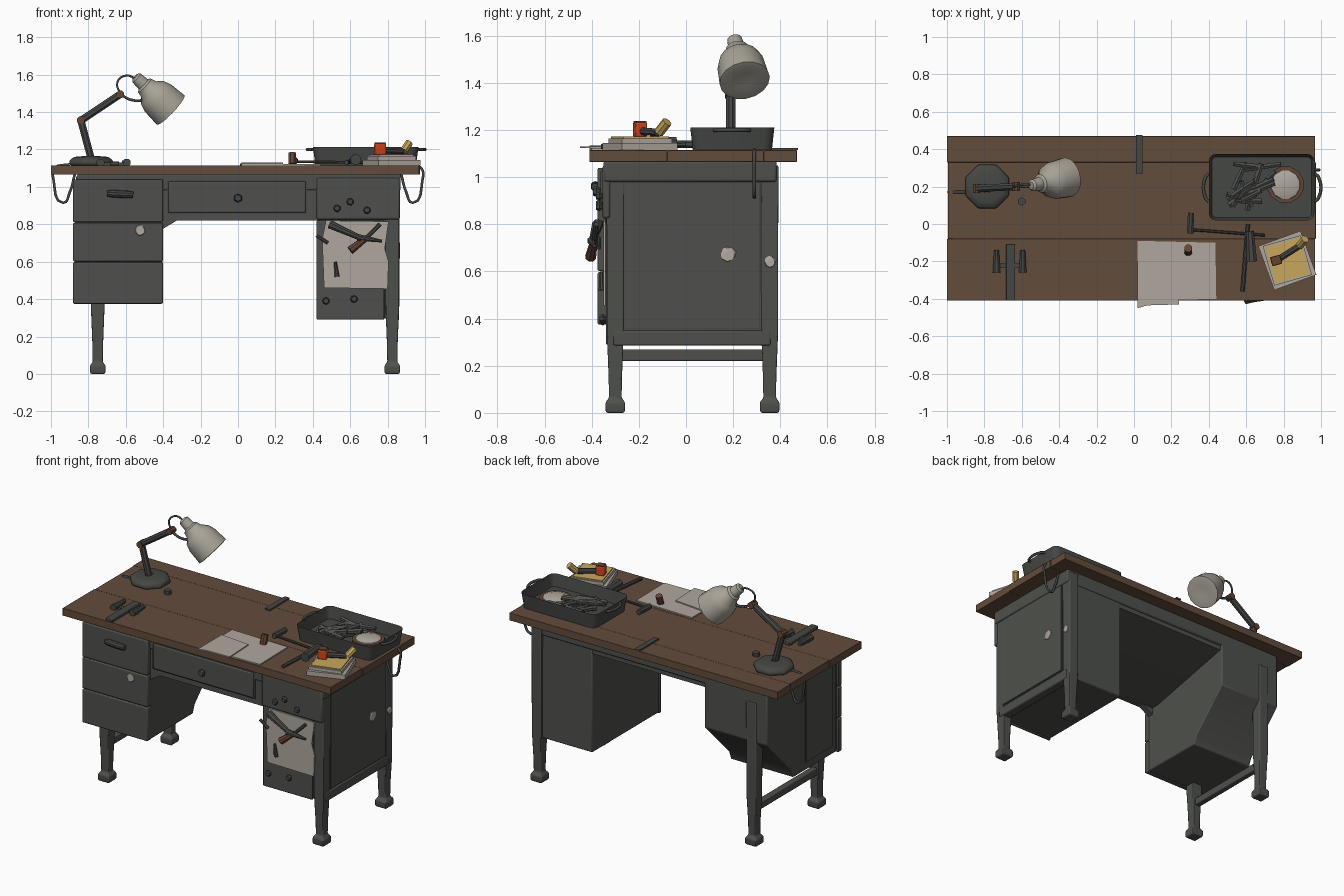
import bpy, bmesh, math, random
from mathutils import Vector, Matrix

random.seed(4)
cube = bpy.data.objects.get("Cube")
if cube:
    bpy.data.objects.remove(cube)


def material(name, *rgb):
    m = bpy.data.materials.new(name)
    m.use_nodes = True
    m.diffuse_color = (*rgb, 1)
    node = next(n for n in m.node_tree.nodes if n.type == 'BSDF_PRINCIPLED')
    node.inputs["Base Color"].default_value = (*rgb, 1)
    return m


metal = material("painted grey metal", .077, .081, .072)
iron = material("dark iron", .06, .064, .059)
wood = material("worn brown wood", .124, .072, .045)
rust = material("rusty brown", .13, .06, .033)
paper = material("old paper", .43, .39, .34)
shade_paint = material("cream enamel", .39, .365, .31)
yellow = material("faded yellow", .58, .39, .11)
red = material("bright red", .62, .06, .012)
parts = []


def finish(name, bm, mat, bevel=0):
    bmesh.ops.recalc_face_normals(bm, faces=bm.faces)
    mesh = bpy.data.meshes.new(name)
    bm.to_mesh(mesh)
    bm.free()
    mesh.materials.append(mat)
    ob = bpy.data.objects.new(name, mesh)
    bpy.context.collection.objects.link(ob)
    if bevel:
        mod = ob.modifiers.new("soft edges", 'BEVEL')
        mod.width, mod.segments, mod.limit_method = bevel, 2, 'ANGLE'
    parts.append(ob)
    return ob


def prism(name, outline, axis, low, high, mat, bevel=0):
    """Extrude a flat outline along one axis."""
    def place(p, h):
        return {'x': (h, *p), 'y': (p[0], h, p[1]), 'z': (*p, h)}[axis]
    bm = bmesh.new()
    face = bm.faces.new([bm.verts.new(place(p, low)) for p in outline])
    new = bmesh.ops.extrude_face_region(bm, geom=[face])["geom"]
    shift = Vector(place((0, 0), high - low))
    bmesh.ops.translate(bm, vec=shift, verts=[v for v in new if isinstance(v, bmesh.types.BMVert)])
    return finish(name, bm, mat, bevel)


def box(name, xs, ys, zs, mat, bevel=0, turn=0):
    bm = bmesh.new()
    bmesh.ops.create_cube(bm, size=1)
    spans = (xs, ys, zs)
    size = [s[1] - s[0] for s in spans]
    middle = Vector([(s[0] + s[1]) / 2 for s in spans])
    bmesh.ops.scale(bm, vec=size, verts=bm.verts)
    spin = Matrix.Translation(middle) @ Matrix.Rotation(math.radians(turn), 4, 'Z')
    bmesh.ops.transform(bm, matrix=spin, verts=bm.verts)
    return finish(name, bm, mat, bevel)


def lathe(name, profile, origin, aim, mat, sides=10, bevel=0):
    """Spin (radius, height) pairs around a line from origin towards aim."""
    bm = bmesh.new()
    turn = Vector(aim).to_track_quat('Z', 'Y').to_matrix().to_4x4()
    frame = Matrix.Translation(origin) @ turn
    rings = []
    for r, h in profile:
        angles = [(i + .5) * math.tau / sides for i in range(sides)]
        rings.append([bm.verts.new(frame @ Vector((r * math.cos(a), r * math.sin(a), h))) for a in angles])
    for a, b in zip(rings, rings[1:]):
        for i in range(sides):
            j = (i + 1) % sides
            bm.faces.new((a[i], a[j], b[j], b[i]))
    bm.faces.new(rings[0])
    bm.faces.new(rings[-1])
    return finish(name, bm, mat, bevel)


def rod(name, start, end, radius, mat, tip=None, sides=8):
    line = Vector(end) - Vector(start)
    return lathe(name, [(radius, 0), (tip or radius, line.length)], start, line, mat, sides)


def wire(name, points, radius, mat):
    curve = bpy.data.curves.new(name, 'CURVE')
    curve.dimensions, curve.bevel_depth, curve.bevel_resolution = '3D', radius, 1
    curve.resolution_u = 4
    spline = curve.splines.new('BEZIER')
    spline.bezier_points.add(len(points) - 1)
    for b, p in zip(spline.bezier_points, points):
        b.co = p
        b.handle_left_type = b.handle_right_type = 'AUTO'
    curve.materials.append(mat)
    bpy.context.collection.objects.link(bpy.data.objects.new(name, curve))


# Planked desktop
top = 1.115
for name, ys, xs in (("front", (-.41, -.08), (-1, .968)), ("middle", (-.08, .33), (-.995, .972)),
                     ("back", (.33, .47), (-1, .968))):
    box(name + "_plank", xs, ys, (1.065, top), wood, .002)

# Legs with square feet, and the single side stretcher
foot = [(.052, 0), (.058, .01), (.058, .045), (.038, .065)]
for name, x, head in (("right", -.75, .95), ("left", .825, 1.05)):
    for end, y in (("front", -.3), ("back", .355)):
        lathe(f"{end}_{name}_leg", foot + [(.04, .15), (.05, .33), (.052, head)],
              (x, y, 0), (0, 0, 1), metal, 4, bevel=.005)
box("stretcher", (-.775, -.735), (-.29, .34), (.22, .27), metal, .006)

# Carcass: upper frame, drawer housing and two pedestals
prism("upper_frame", [(-.35, .98), (.385, .98), (.385, 1.07), (-.35, 1.07)], 'x', -.86, .87, metal, .01)
prism("drawer_housing", [(-.345, .82), (-.25, .82), (.37, .95), (.37, 1.06), (-.345, 1.06)],
      'x', -.42, .44, metal)
prism("right_pedestal", [(-.34, .375), (.11, .375), (.13, .43), (.385, .69), (.385, 1.06), (-.34, 1.06)],
      'x', -.865, -.405, metal, .008)
box("left_pedestal", (.425, .855), (-.325, .375), (.295, 1.06), metal, .008)
prism("corner_gusset", [(-.41, .77), (-.31, .83), (-.41, .83)], 'y', -.34, -.3, metal)

# Right pedestal drawers with shadow gaps
box("drawer_gap_backing", (-.87, -.41), (-.355, -.33), (.39, 1.03), iron)
for name, zs in (("lower", (.375, .597)), ("centre", (.602, .807)), ("upper", (.811, 1.04))):
    box(name + "_drawer", (-.882, -.402), (-.375, -.335), zs, metal, .006)
lathe("drawer_pull", [(.016, 0), (.02, .03), (.02, .11), (.016, .14)], (-.7, -.385, .965), (1, 0, -.05), iron)

# Wide centre drawer
box("centre_drawer_gap", (-.38, .37), (-.352, -.34), (.855, 1.035), iron)
box("centre_drawer", (-.372, .362), (-.362, -.34), (.862, 1.028), metal, .006)
lathe("centre_pull", [(.012, 0), (.024, .02), (.018, .035)], (0, -.36, .94), (0, -1, 0), iron, 6)

# Left pedestal front
box("left_drawer", (.42, .865), (-.355, -.32), (.825, 1.05), metal, .01)
box("cupboard_door", (.42, .782), (-.34, -.32), (.29, .82), metal, .006)
for i, (x, y, z) in enumerate([(.6, -.355, .92), (.69, -.355, .875), (.53, -.355, .885),
                               (.47, -.34, .39), (.62, -.34, .4)]):
    lathe(f"knob_{i}", [(.01, 0), (.02, .012), (.014, .026)], (x, y, z), (0, -1, 0), iron, 7)

# Raised side panels with dark outlines
for name, x, ys, zs in (("left", .858, (-.265, .315), (.355, .985)), ("right", -.868, (-.29, -.01), (.43, 1))):
    side = 1 if x > 0 else -1
    reach = sorted((x - side * .01, x + side * .002))
    box(name + "_panel_outline", reach, ys, zs, iron)
    box(name + "_side_panel", [v + side * .004 for v in reach],
        (ys[0] + .005, ys[1] - .005), (zs[0] + .005, zs[1] - .005), metal)
box("left_lower_rail", (.8, .862), (-.31, .36), (.285, .35), metal, .008)


# Ragged patches of chipped paint
def chip(name, centre, aim, radius):
    ob = lathe(name, [(radius, 0), (radius * .9, .004)], centre, aim, paper, 9)
    for v in ob.data.vertices:
        v.co += (v.co - Vector(centre)) * random.uniform(-.2, .1)


chip("drawer_chip", (-.525, -.375, .77), (0, -1, 0), .03)
chip("side_chip", (.863, .18, .675), (1, 0, 0), .034)
chip("leg_chip", (.862, .357, .64), (1, 0, 0), .025)

# Sheet pinned to the cupboard, with hung tools
prism("pinned_sheet", [(.46, .46), (.8, .455), (.805, .6), (.785, .67), (.805, .815), (.47, .82), (.45, .72)],
      'y', -.35, -.342, paper)
rod("hung_pliers", (.49, -.375, .8), (.67, -.4, .72), .024, iron, .014)
rod("pliers_jaw", (.64, -.4, .73), (.77, -.39, .71), .02, iron, .008)
rod("hung_handle", (.6, -.405, .66), (.69, -.39, .73), .024, rust, .016)
rod("hung_driver", (.68, -.39, .72), (.76, -.38, .8), .012, iron)
rod("hung_blade", (.53, -.358, .52), (.52, -.358, .6), .014, iron, .008)
rod("hung_spike", (.42, -.37, .74), (.48, -.37, .7), .01, iron)

# Desk lamp: base, jointed arm, wire and closed shade
lathe("lamp_base", [(.125, 0), (.128, .025), (.1, .045), (.04, .05)], (-.785, .2, top), (0, 0, 1), iron, 8, .01)
shoulder, elbow, wrist = (-.785, .19, 1.15), (-.84, .19, 1.355), (-.63, .2, 1.495)
rod("lower_arm", shoulder, elbow, .021, iron)
rod("upper_arm", elbow, wrist, .021, iron)
for name, (x, y, z) in (("shoulder", shoulder), ("elbow", elbow), ("wrist", wrist)):
    rod(name + "_joint", (x, y - .024, z), (x, y + .024, z), .022, rust)
wire("lamp_wire", [wrist, (-.645, .2, 1.56), (-.6, .21, 1.595), (-.54, .21, 1.575)], .006, iron)
wire("lamp_bracket", [wrist, (-.57, .2, 1.465), (-.5, .21, 1.47), (-.47, .21, 1.52)], .008, iron)
lathe("lamp_shade", [(.02, 0), (.032, .01), (.036, .06), (.05, .07), (.058, .1), (.086, .128), (.101, .17),
                     (.108, .265), (.09, .268), (.04, .262)],
      (-.55, .205, 1.59), (.69, .16, -.65), shade_paint, 16)

# Parts tray with rounded corners, handles and contents
tray = box("tray", (.4, .965), (.018, .375), (top, 1.212), iron)
bm = bmesh.new()
bm.from_mesh(tray.data)
upright = [e for e in bm.edges if abs(e.verts[0].co.z - e.verts[1].co.z) > .05]
bmesh.ops.bevel(bm, geom=upright, offset=.04, segments=3, profile=.5, affect='EDGES')
roof = max(bm.faces, key=lambda f: f.calc_center_median().z)
low = min(bm.faces, key=lambda f: f.calc_center_median().z)
bmesh.ops.scale(bm, vec=(.95, .94, 1), space=Matrix.Translation((-.685, -.2, 0)), verts=low.verts)
bmesh.ops.inset_region(bm, faces=[roof], thickness=.016)
bmesh.ops.translate(bm, vec=(0, 0, -.08), verts=roof.verts)
bm.to_mesh(tray.data)
bm.free()
for name, x, out in (("right", .4, -.018), ("left", .965, .022)):
    wire(name + "_tray_handle", [(x, .12, 1.2), (x + out, .14, 1.2), (x + out, .25, 1.2), (x, .27, 1.2)], .009, iron)
for i in range(18):
    angle, reach = random.uniform(0, math.pi), random.uniform(.06, .12)
    dx, dy = reach * math.cos(angle), reach * math.sin(angle)
    x, y, z = random.uniform(.55, .7), .2 + random.uniform(-.13, .13) * (1 - abs(dy) / .13), random.uniform(1.145, 1.17)
    rod(f"loose_tool_{i}", (x - dx, y - dy, z), (x + dx, y + dy, z + .015), .017, metal, .013, 6)
lathe("tin_rim", [(.1, 0), (.1, .025), (.086, .025)], (.81, .21, 1.135), (0, 0, 1), rust, 12)
lathe("tin_contents", [(.084, 0), (.078, .015), (.05, .025)], (.81, .21, 1.15), (0, 0, 1), paper, 12)

# Papers on the desktop
prism("large_sheet", [(.02, -.41), (.44, -.4), (.435, -.1), (.02, -.09)], 'z', top, 1.123, paper)
prism("small_sheet", [(.02, -.45), (.07, -.435), (.24, -.43), (.23, -.22), (.02, -.2)], 'z', 1.123, 1.131, paper)
rod("wooden_stopper", (.29, -.15, 1.12), (.29, -.13, 1.18), .022, rust)

# Book stack with brush, red block and yellow pot
box("lower_book", (.7, .94), (-.32, -.07), (top, 1.145), paper, turn=20)
box("upper_book", (.715, .925), (-.305, -.085), (1.145, 1.165), paper, turn=16)
box("yellow_cover", (.725, .915), (-.295, -.095), (1.165, 1.172), yellow, turn=16)
box("red_block", (.732, .788), (-.22, -.17), (1.172, 1.232), red, .006, 16)
box("block_lid", (.735, .785), (-.217, -.173), (1.232, 1.238), rust, 0, 16)
rod("brush_handle", (.77, -.19, 1.195), (.88, -.12, 1.19), .017, iron)
rod("brush_tip", (.885, -.115, 1.19), (.915, -.08, 1.235), .022, yellow)

# Hammer, clamp and hand tools lying about
rod("hammer_handle", (.3, -.03, 1.135), (.7, -.06, 1.13), .008, iron)
rod("hammer_head", (.3, -.05, 1.14), (.305, .06, 1.14), .018, iron)
rod("clamp_bar", (.58, -.36, 1.13), (.61, 0, 1.14), .012, iron)
rod("clamp_jaw", (.63, -.2, 1.145), (.62, -.04, 1.15), .03, iron, .022)
box("file", (-.685, -.635), (-.41, -.11), (top, 1.135), iron, .004)
for name, x in (("right", -.735), ("left", -.595)):
    rod(name + "_chisel", (x, -.26, 1.13), (x, -.14, 1.13), .022, iron, .014)
box("bench_crossbar", (-.75, -.58), (-.235, -.21), (top, 1.13), iron)
box("back_strap", (.01, .045), (.27, .475), (top, 1.125), iron)
lathe("small_nut", [(.022, 0), (.022, .025)], (-.6, .12, top), (0, 0, 1), iron, 6)

# Hooks hanging over both ends
for name, s, y in (("right", -1, .17), ("left", 1, .29)):
    wire(name + "_hook", [(s * .9, y, 1.12), (s * .98, y, 1.1), (s * .985, y, 1.03), (s * .935, y, .915),
                          (s * .9, y, .97), (s * .87, y, 1.08)], .008, iron)

# Smooth shading with crisp edges
bpy.ops.object.select_all(action='DESELECT')
for ob in parts:
    ob.select_set(True)
bpy.context.view_layer.objects.active = parts[0]
bpy.ops.object.shade_smooth_by_angle(angle=math.radians(35))
